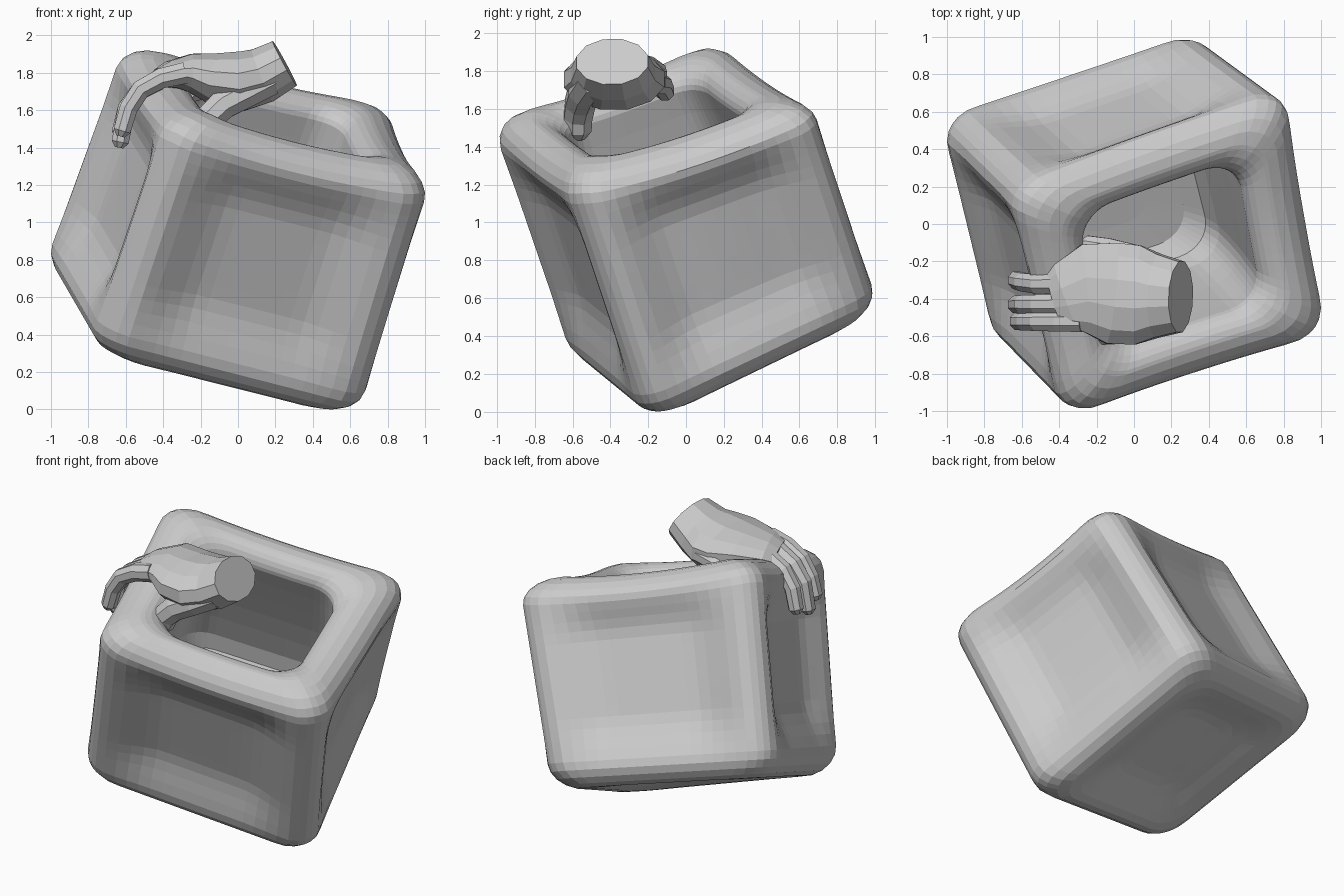
import bpy, bmesh, math
from mathutils import Vector

if "Cube" in bpy.data.objects:
    bpy.data.objects.remove(bpy.data.objects["Cube"])


def skin(name, rings):
    """Join equal-length closed rings into a capped mesh object."""
    bm = bmesh.new()
    rows = [[bm.verts.new(p) for p in ring] for ring in rings]
    n = len(rows[0])
    for r0, r1 in zip(rows, rows[1:]):
        for i in range(n):
            j = (i + 1) % n
            bm.faces.new((r0[i], r0[j], r1[j], r1[i]))
    bm.faces.new(rows[0])
    bm.faces.new(rows[-1])
    bmesh.ops.recalc_face_normals(bm, faces=bm.faces)
    mesh = bpy.data.meshes.new(name)
    bm.to_mesh(mesh)
    bm.free()
    ob = bpy.data.objects.new(name, mesh)
    bpy.context.collection.objects.link(ob)
    return ob


def limb(name, sections, sides):
    """Elliptical loft; sections are (x, y, z, half width, half thickness)."""
    pts = [Vector(s[:3]) for s in sections]
    rings = []
    for k, s in enumerate(sections):
        t = (pts[min(k + 1, len(pts) - 1)] - pts[max(k - 1, 0)]).normalized()
        up = t.cross(Vector((0, 1, 0))).normalized()
        side = up.cross(t)
        rings.append([pts[k] + side * s[3] * math.cos(a) + up * s[4] * math.sin(a)
                      for a in (2 * math.pi * (i + 0.5) / sides for i in range(sides))])
    return skin(name, rings)


# ---- Hollow soft block: rounded-square rings following a profile ----
R = 0.25
SEG = 20


def square_ring(h, z):
    rr = min(R, h * 0.6)
    out = []
    for q in range(4):
        for i in range(SEG):
            s = -1 + 2 * i / SEG
            p = Vector((h, h * s))
            core = Vector((h - rr, max(-(h - rr), min(h - rr, p.y))))
            p = core + (p - core).normalized() * rr
            for _ in range(q):
                p = Vector((-p.y, p.x))
            out.append(Vector((p.x, p.y, z)))
    return out


def arc(cx, cz, r, a0, a1, n=5):
    return [(cx + r * math.cos(math.radians(a0 + (a1 - a0) * i / n)),
             cz + r * math.sin(math.radians(a0 + (a1 - a0) * i / n))) for i in range(n + 1)]


outer = [(h, -1) for h in (0.05, 0.15, 0.25, 0.35, 0.45, 0.55, 0.65)]
outer += arc(1 - R, -1 + R, R, -90, 0)
outer += [(1, -0.75 + 0.1 * i) for i in range(1, 15)]
outer += arc(1 - R, 1 - R, R, 0, 90)
inner = arc(0.75, 0.83, 0.17, 100, 180)
inner += [(0.6, 0.6), (0.62, 0.35), (0.64, 0.1), (0.65, -0.15), (0.65, -0.4),
          (0.61, -0.56), (0.5, -0.65), (0.25, -0.66), (0.05, -0.66)]


def plateau(t):
    k = max(0, min(1, (0.88 - abs(t)) / 0.55))
    return k * k * (3 - 2 * k)


def dent(p, outside):
    a, b, c = p
    if outside:
        depth = 0.13
        da = depth * plateau(b) * plateau(c) if abs(a) > 0.9 else 0
        db = depth * plateau(a) * plateau(c) if abs(b) > 0.9 else 0
        dc = depth * plateau(a) * plateau(b) if c < -0.9 else 0
        p = Vector((a - math.copysign(da, a), b - math.copysign(db, b), c + dc))
    if c > 0.5:  # rim sags between its corners
        p.z -= 0.08 * (1 - min(abs(a), abs(b)) ** 2) * min(1, (c - 0.5) / 0.4)
    return p


# corners keyed by (right, back, top)
corner = {(0, 0, 0): (-0.70, -0.55, 0.35), (1, 0, 0): (0.60, -0.15, 0.03),
          (0, 1, 0): (-0.97, 0.55, 0.80), (1, 1, 0): (0.29, 0.97, 0.56),
          (0, 0, 1): (-0.30, -0.96, 1.50), (1, 0, 1): (0.96, -0.55, 1.20),
          (0, 1, 1): (-0.56, 0.15, 1.88), (1, 1, 1): (0.77, 0.63, 1.56)}


def place(p):
    u = [(v + 1) / 2 for v in p]
    out = Vector()
    for key, pos in corner.items():
        w = 1
        for k, t in zip(key, u):
            w *= t if k else 1 - t
        out += Vector(pos) * w
    return out


rings = [[place(dent(p, True)) for p in square_ring(h, z)] for h, z in outer]
rings += [[place(dent(p, False)) for p in square_ring(h, z)] for h, z in inner]

# fit the tilted block to its overall extents
target = ((-1, 1), (-0.985, 0.985), (0, 1.92))
allp = [p for r in rings for p in r]
for ax, (lo, hi) in enumerate(target):
    mn, mx = min(p[ax] for p in allp), max(p[ax] for p in allp)
    for p in allp:
        p[ax] = lo + (p[ax] - mn) / (mx - mn) * (hi - lo)
skin("hollow_block", rings)

# ---- Hand gripping the left rim ----
limb("palm_and_wrist", [
    (0.25, -0.39, 1.85, 0.195, 0.14), (0.13, -0.385, 1.785, 0.23, 0.155),
    (0.02, -0.38, 1.755, 0.275, 0.165), (-0.12, -0.37, 1.765, 0.28, 0.145),
    (-0.26, -0.35, 1.80, 0.25, 0.105), (-0.36, -0.39, 1.79, 0.19, 0.075),
    (-0.42, -0.41, 1.77, 0.15, 0.055)], 12)


def finger(name, path, r):
    n = len(path) - 1
    secs = [(*p, r * (1 - 0.2 * k / n), r * (1 - 0.2 * k / n)) for k, p in enumerate(path)]
    a, b = Vector(path[-2]), Vector(path[-1])
    tip = b + (b - a).normalized() * r * 0.5
    limb(name, secs + [(*tip, r * 0.4, r * 0.4)], 8)


# long fingers hook over the rim and hang outside
for name, y0, y1, reach, drop in (("index_finger", -0.52, -0.52, -0.62, 1.49),
                                  ("middle_finger", -0.43, -0.43, -0.63, 1.43),
                                  ("ring_finger", -0.32, -0.30, -0.63, 1.48)):
    finger(name, [(-0.28, y0, 1.80), (-0.41, y0, 1.77), (-0.52, y0, 1.71),
                  (reach + 0.035, (y0 + y1) / 2, 1.61), (reach, y1, drop)], 0.062)
finger("little_finger", [(-0.12, -0.19, 1.78), (-0.26, -0.19, 1.77),
                         (-0.36, -0.21, 1.73), (-0.40, -0.22, 1.66)], 0.06)
finger("palm_edge", [(0.0, -0.17, 1.74), (-0.14, -0.13, 1.73),
                     (-0.25, -0.11, 1.69)], 0.065)
# thumb and its pad press against the inside of the rim
finger("thumb", [(0.16, -0.49, 1.76), (0.03, -0.54, 1.69), (-0.08, -0.56, 1.63),
                 (-0.15, -0.57, 1.56), (-0.18, -0.57, 1.49)], 0.095)
